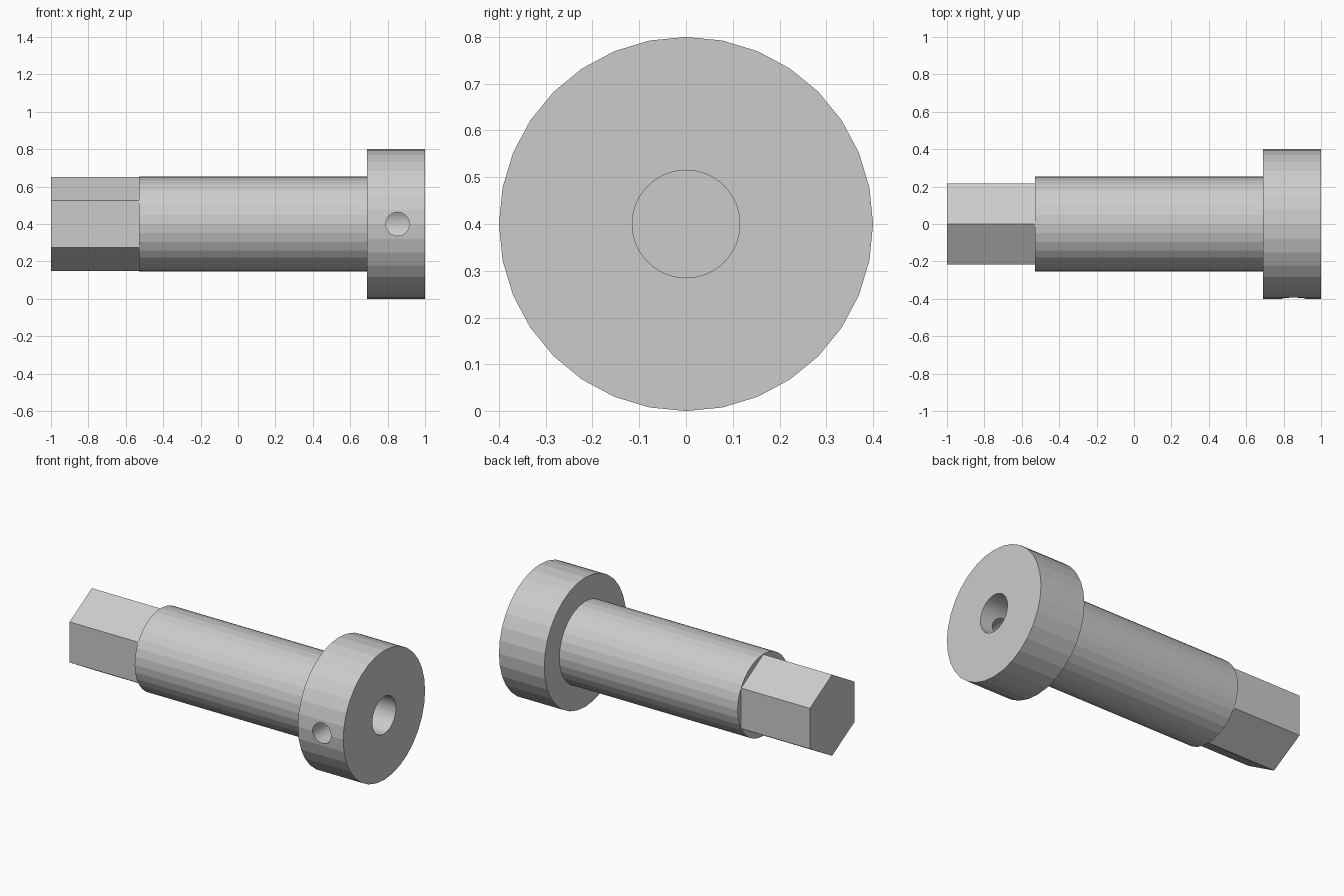
import bpy, bmesh
from math import sin, cos, tau

if "Cube" in bpy.data.objects:
    bpy.data.objects.remove(bpy.data.objects["Cube"])

AXIS_Z = 0.4  # height of the shaft centre line


def turned(name, profile, sides, axis="x", pos=0.0):
    """Solid turned about a horizontal axis; profile is (distance, radius) pairs.
    The first corner of each ring points straight up."""
    bm = bmesh.new()
    rings = []
    for d, r in profile:
        ring = []
        for i in range(sides):
            a, b = r * sin(tau * i / sides), AXIS_Z + r * cos(tau * i / sides)
            ring.append(bm.verts.new((d, a, b) if axis == "x" else (pos + a, d, b)))
        rings.append(ring)
    for lo, hi in zip(rings, rings[1:]):
        for i in range(sides):
            j = (i + 1) % sides
            bm.faces.new((lo[i], lo[j], hi[j], hi[i]))
    bm.faces.new(rings[0])
    bm.faces.new(rings[-1])
    bmesh.ops.recalc_face_normals(bm, faces=bm.faces)
    mesh = bpy.data.meshes.new(name)
    bm.to_mesh(mesh)
    bm.free()
    obj = bpy.data.objects.new(name, mesh)
    bpy.context.collection.objects.link(obj)
    return obj


def cut(target, cutter):
    mod = target.modifiers.new(cutter.name, "BOOLEAN")
    mod.operation = "DIFFERENCE"
    mod.solver = "EXACT"
    mod.object = cutter
    cutter.hide_render = True
    cutter.hide_set(True)


# Round shaft with the wide flange at its right end
body = turned("shaft_and_flange",
              [(-0.53, 0.253), (0.69, 0.253), (0.69, 0.4), (1.0, 0.4)], 32)

# Blind bore from the flange face, and set screw hole from the front into it
cut(body, turned("bore_cutter", [(0.25, 0.115), (1.1, 0.115)], 48))
cut(body, turned("set_screw_hole_cutter", [(-0.5, 0.063), (0.0, 0.063)], 32, "y", 0.853))

# Hexagonal drive end, corners up and down
turned("hex_drive", [(-1.0, 0.251), (-0.52, 0.251)], 6)
